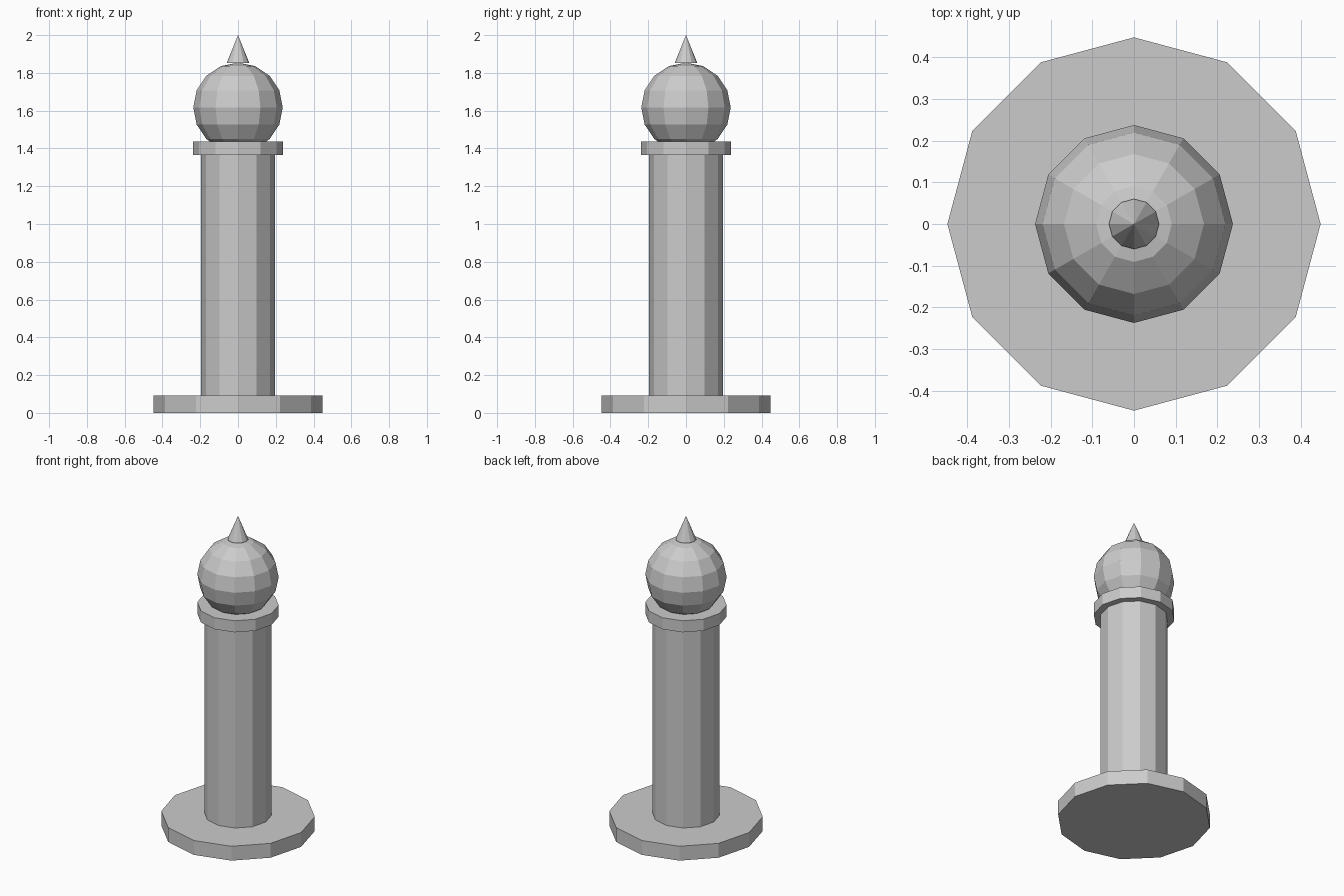
import bpy
import math

if "Cube" in bpy.data.objects:
    bpy.data.objects.remove(bpy.data.objects["Cube"])

SIDES = 12

# One plain grey for every part
grey = bpy.data.materials.new("plain_grey")
grey.diffuse_color = (0.6, 0.6, 0.6, 1.0)
grey.use_nodes = True
grey.node_tree.nodes["Principled BSDF"].inputs["Base Color"].default_value = grey.diffuse_color


def finish(name):
    obj = bpy.context.object
    obj.name = name
    obj.data.materials.append(grey)
    bpy.ops.object.shade_flat()
    return obj


def drum(name, radius, bottom, top, tip=None):
    """Twelve-sided cylinder, or a cone when the tip radius differs."""
    bpy.ops.mesh.primitive_cone_add(
        vertices=SIDES, radius1=radius, radius2=radius if tip is None else tip,
        depth=top - bottom, location=(0, 0, (bottom + top) / 2))
    return finish(name)


# Base disc, column and collar
drum("base", 0.447, 0.0, 0.092)
drum("column", 0.196, 0.092, 1.364)
drum("collar", 0.237, 1.364, 1.438)

# Faceted ball sunk into the collar
bpy.ops.mesh.primitive_uv_sphere_add(
    segments=SIDES, ring_count=8, radius=0.237, location=(0, 0, 1.617))
finish("ball")

# Pointed finial
drum("finial", 0.06, 1.852, 2.0, tip=0.0)
